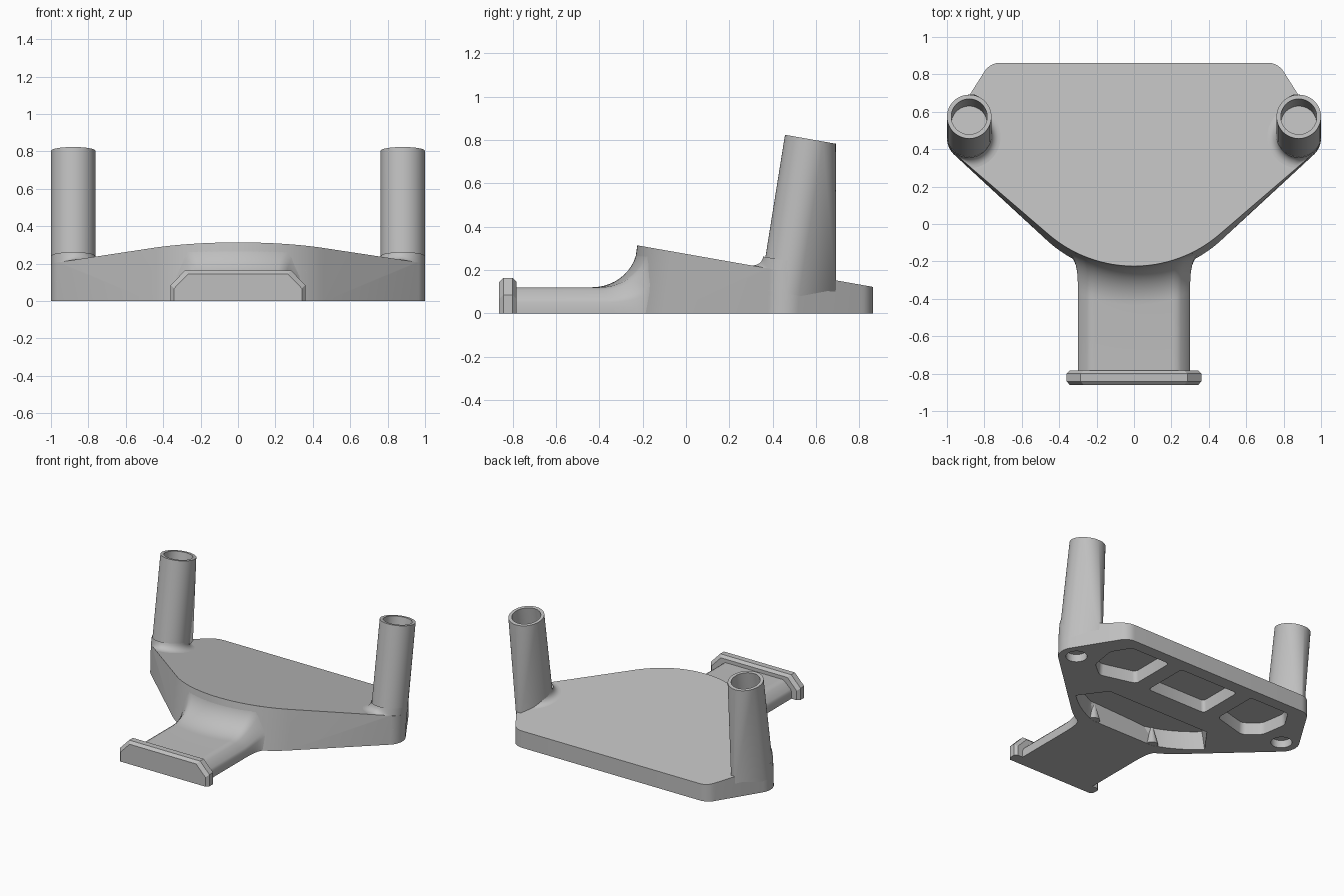
import bpy, bmesh, math
from mathutils import Vector, Matrix

if "Cube" in bpy.data.objects:
    bpy.data.objects.remove(bpy.data.objects["Cube"], do_unlink=True)

grey = bpy.data.materials.new("light_grey")
grey.use_nodes = True
grey.diffuse_color = (0.52, 0.52, 0.52, 1)
grey.node_tree.nodes["Principled BSDF"].inputs["Base Color"].default_value = grey.diffuse_color

TILT = math.radians(10)
SLOPE = math.tan(TILT)
TUBE_R = 0.119
TUBE = (0.881, 0.466)           # tube centre on the sloping deck
FRONT_Y, FRONT_R = 0.475, 0.7   # curved front wall
AXIS = Vector((0, math.sin(TILT), math.cos(TILT)))
UP = Vector((0, 0, 1))


def deck(y):
    return 0.122 + SLOPE * (0.862 - y)


def arc(cx, cy, r, a0=0, a1=360, n=48):
    steps = [math.radians(a0 + (a1 - a0) * i / n) for i in range(n + 1)]
    return [(cx + r * math.cos(a), cy + r * math.sin(a)) for a in steps]


def smooth(obj, angle=30):
    bpy.ops.object.select_all(action="DESELECT")
    obj.select_set(True)
    bpy.context.view_layer.objects.active = obj
    bpy.ops.object.shade_smooth_by_angle(angle=math.radians(angle))


def finish(bm, name, angle=30):
    bmesh.ops.recalc_face_normals(bm, faces=bm.faces[:])
    mesh = bpy.data.meshes.new(name)
    bm.to_mesh(mesh)
    bm.free()
    obj = bpy.data.objects.new(name, mesh)
    mesh.materials.append(grey)
    bpy.context.collection.objects.link(obj)
    smooth(obj, angle)
    return obj


def hull(points, name):
    bm = bmesh.new()
    for p in points:
        bm.verts.new(p)
    bmesh.ops.remove_doubles(bm, verts=bm.verts[:], dist=0.0005)
    res = bmesh.ops.convex_hull(bm, input=bm.verts[:])
    junk = {g for g in res["geom_interior"] + res["geom_unused"]
            if isinstance(g, bmesh.types.BMVert)}
    bmesh.ops.delete(bm, geom=list(junk), context="VERTS")
    bmesh.ops.dissolve_limit(bm, angle_limit=0.005, verts=bm.verts[:], edges=bm.edges[:])
    return finish(bm, name)


def loft(rings, name, caps=True, angle=30, rounding=0):
    bm = bmesh.new()
    rows = [[bm.verts.new(p) for p in ring] for ring in rings]
    n = len(rows[0])
    for a, b in zip(rows, rows[1:]):
        for i in range(n):
            j = (i + 1) % n
            bm.faces.new((a[i], a[j], b[j], b[i]))
    if caps:
        bm.faces.new(rows[0])
        bm.faces.new(rows[-1])
    if rounding:
        uprights = [e for e in bm.edges if abs(e.verts[0].co.z - e.verts[1].co.z) > 0.01]
        bmesh.ops.bevel(bm, geom=uprights, offset=rounding, segments=4,
                        profile=0.5, affect="EDGES")
    return finish(bm, name, angle)


def cut(obj, cutters):
    for c in cutters:
        c.hide_render = True
        mod = obj.modifiers.new("cut", "BOOLEAN")
        mod.operation, mod.solver, mod.object = "DIFFERENCE", "EXACT", c
        bpy.context.view_layer.objects.active = obj
        bpy.ops.object.modifier_apply(modifier=mod.name)
        bpy.data.objects.remove(c, do_unlink=True)
    smooth(obj)


def pocket(points, depth, rounding):
    cx = sum(p[0] for p in points) / len(points)
    cy = sum(p[1] for p in points) / len(points)
    low = [(x, y, -0.02) for x, y in points]
    high = [(cx + (x - cx) * 0.96, cy + (y - cy) * 0.96, depth) for x, y in points]
    return loft([low, high], "pocket_cutter", rounding=rounding)


def cylinder(name, centre, r, depth, axis, r2=None):
    bm = bmesh.new()
    rot = UP.rotation_difference(axis).to_matrix().to_4x4()
    bmesh.ops.create_cone(bm, cap_ends=True, segments=48, radius1=r,
                          radius2=r if r2 is None else r2, depth=depth,
                          matrix=Matrix.Translation(centre) @ rot)
    return finish(bm, name)


# Wedge body: hull of the sloping deck outline and the ground outline
points = []
for x, y in arc(0, FRONT_Y, FRONT_R, 215, 325):
    points += [(x, y, deck(y)), (x, y - 0.8 * SLOPE * deck(y), 0)]
for side in (-1, 1):
    for x, y in arc(*TUBE, TUBE_R):
        points += [(side * x, y, deck(y)), (side * x, y - 0.008, 0)]
    for x, y in arc(0.715, 0.762, 0.1, 0, 90, 12):
        points += [(side * x, y, deck(y)), (side * x, y, 0)]
body = hull(points, "wedge_body")

# Underside pockets and screw holes
side_pocket = [(0.35, 0.78), (0.67, 0.78), (0.75, 0.65), (0.72, 0.46), (0.61, 0.37), (0.35, 0.44)]
front_pocket = [(0.42, 0.25), (-0.42, 0.25)] + arc(0, 0.64, 0.8, 226, 314, 24)
cutters = [pocket([(-0.24, 0.43), (0.24, 0.43), (0.24, 0.77), (-0.24, 0.77)], 0.085, 0.025),
           pocket(front_pocket, 0.13, 0)]
for side in (-1, 1):
    cutters.append(pocket([(side * x, y) for x, y in side_pocket], 0.085, 0.025))
    cutters.append(cylinder("hole_cutter", (side * 0.88, 0.46, 0.01), 0.07, 0.09, UP))
cut(body, cutters)

# Tilted tubes with a rear rib, blind bore and root fillet
top = Vector((TUBE[0], 0.574, 0.803))
across = Vector((1, 0, 0))
along = AXIS.cross(across)
for side, word in ((-1, "right"), (1, "left")):
    flip = Matrix.Diagonal((side, 1, 1))
    pts = [top + across * x + along * y for x, y in arc(0, 0, TUBE_R)]
    pts += [Vector((x, y - 0.004, deck(y) - 0.1)) for x, y in arc(*TUBE, TUBE_R)]
    pts += [Vector((x, 0.692, 0.07)) for x in (0.85, 0.875)]
    tube = hull([flip @ p for p in pts], word + "_tube")
    bore = flip @ (top - AXIS * 0.08)
    cut(tube, [cylinder("bore_cutter", bore, 0.096, 0.28, AXIS)])

    rings = []
    for k in range(7):
        a = math.radians(15 * k)
        ring = []
        for i in range(64):
            deg = 360 * i / 64
            # the fillet fades out where the tube meets the body wall
            gap = max(0, min(deg - 32, 311 - deg))
            room = TUBE_R * (1 / math.cos(math.radians(min(gap, 60))) - 1)
            r = TUBE_R - 0.001 + min(0.05, room) * (1 - math.sin(a))
            t = math.radians(deg)
            x, y = TUBE[0] + r * math.cos(t), TUBE[1] + r * math.sin(t)
            lift = 0.05 * (1 - math.cos(a))
            ring.append(flip @ (Vector((x, y, deck(y))) + AXIS * lift))
        rings.append(ring)
    loft(rings, word + "_tube_fillet", caps=False)

    # Tapered boss on the front pocket wall
    cylinder(word + "_pocket_boss", (side * 0.25, -0.115, 0.066), 0.042, 0.13, UP, 0.008)

# Arm: chamfered section sweeping up into the curved front wall
half = [(0.30, 0), (0.30, 0.05), (0.292, 0.068), (0.25, 0.108), (0.23, 0.12)]
half += [(0.23 - 0.023 * i, 0.12) for i in range(1, 10)]
section = half + [(0, 0.12)] + [(-x, z) for x, z in reversed(half)]
rings = []
for k in range(-1, 14):
    a = math.radians(7.5 * min(max(k, 0), 12))
    blend = 1 - math.sin(a)
    ring = []
    for px, pz in section:
        x = px * (1 + 0.24 * blend ** 1.5)
        wall = FRONT_Y - math.sqrt(FRONT_R ** 2 - x * x)
        crest = deck(wall)
        height = 0.12 + (crest - 0.12) * blend
        y = wall - 0.21 * (1 - math.cos(a))
        if k < 0:
            y, height = wall + 0.04, crest - 0.012
        z = pz / 0.12 * height
        y -= 0.8 * SLOPE * (height - z) * blend
        if k == 13:
            y = -0.80
        ring.append((x, y, z))
    rings.append(ring)
loft(rings, "arm", angle=40)

# End plate with bevelled rims
outline = [(0.36, 0), (0.36, 0.085), (0.285, 0.163)]
outline += [(-x, z) for x, z in reversed(outline)]
rings = []
for y, inset in ((-0.862, 0.018), (-0.842, 0), (-0.80, 0), (-0.782, 0.018)):
    rings.append([(x - math.copysign(inset, x), y, max(0, z - inset)) for x, z in outline])
loft(rings, "end_plate", angle=20)
